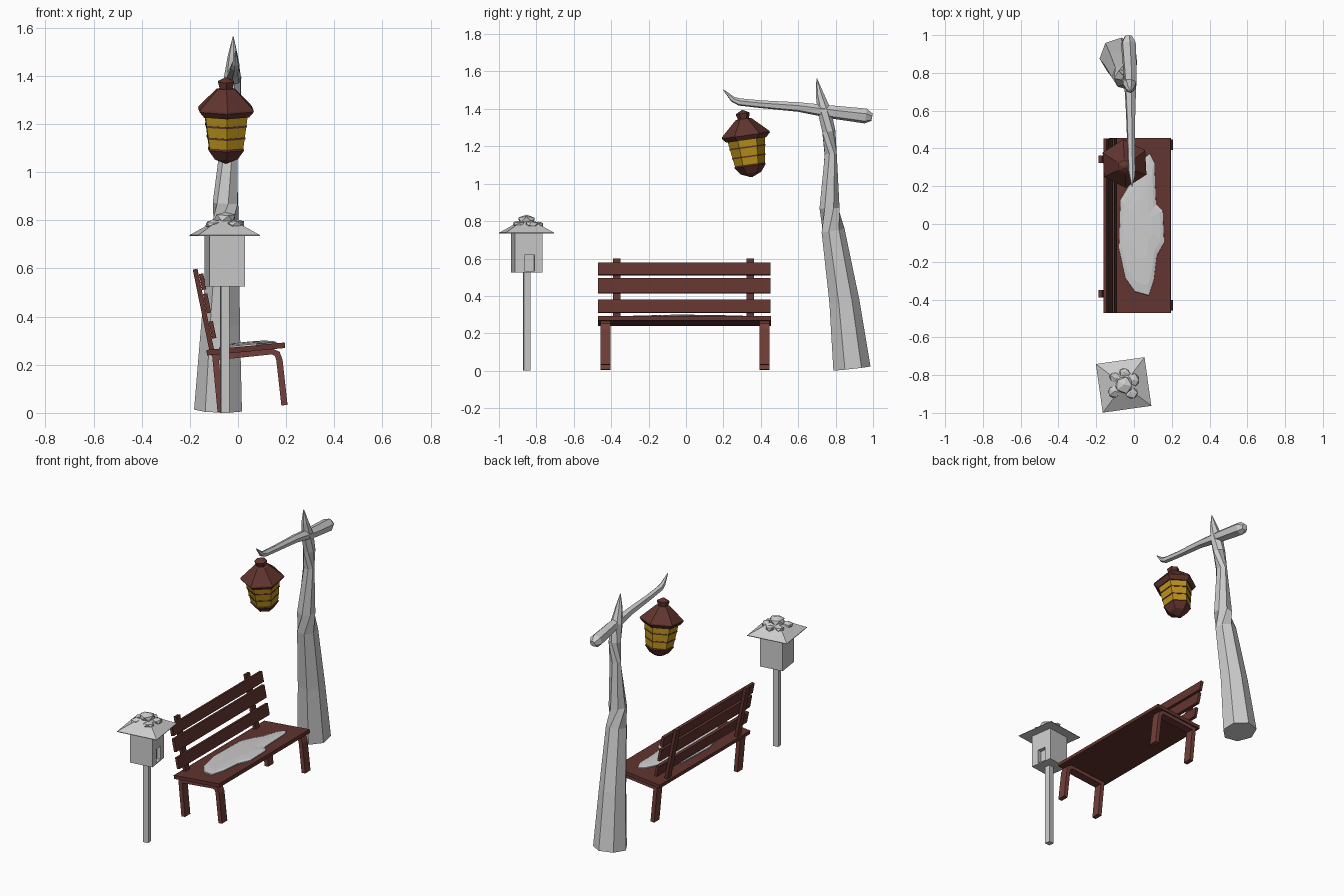
import bpy, bmesh, math, random
from mathutils import Vector, Matrix

if "Cube" in bpy.data.objects:
    bpy.data.objects.remove(bpy.data.objects["Cube"])

random.seed(4)


def material(name, rgb):
    m = bpy.data.materials.new(name)
    m.diffuse_color = (*rgb, 1)
    m.use_nodes = True
    m.node_tree.nodes["Principled BSDF"].inputs["Base Color"].default_value = m.diffuse_color
    return m


WOOD = material("dark_red_wood", (0.12, 0.034, 0.028))
LEG = material("leg_red", (0.17, 0.05, 0.042))
GLASS = material("amber_glass", (0.5, 0.29, 0.01))


def finish(name, bm, mat=None):
    bmesh.ops.recalc_face_normals(bm, faces=bm.faces)
    me = bpy.data.meshes.new(name)
    bm.to_mesh(me)
    bm.free()
    ob = bpy.data.objects.new(name, me)
    bpy.context.collection.objects.link(ob)
    if mat:
        me.materials.append(mat)
    return ob


def box(name, centre, size, mat=None, rot=None):
    bm = bmesh.new()
    m = Matrix.Translation(centre) @ (rot or Matrix()) @ Matrix.Diagonal((*size, 1))
    bmesh.ops.create_cube(bm, size=1, matrix=m)
    return finish(name, bm, mat)


def skin(name, rings, mat=None):
    """Join equal-sized rings of points into a closed skin."""
    bm = bmesh.new()
    rows = [[bm.verts.new(p) for p in ring] for ring in rings]
    n = len(rows[0])
    for a, b in zip(rows, rows[1:]):
        for i in range(n):
            j = (i + 1) % n
            bm.faces.new((a[i], a[j], b[j], b[i]))
    bm.faces.new(rows[0][::-1])
    bm.faces.new(rows[-1])
    return finish(name, bm, mat)


def tube(name, pts, sides):
    """Faceted limb through (x, y, z, radius) points."""
    rings = []
    for i, p in enumerate(pts):
        a, b = pts[max(i - 1, 0)], pts[min(i + 1, len(pts) - 1)]
        q = (Vector(b[:3]) - Vector(a[:3])).to_track_quat('Z', 'Y')
        ang = [2 * math.pi * k / sides + 0.3 for k in range(sides)]
        rings.append([Vector(p[:3]) + q @ Vector((p[3] * math.cos(t), p[3] * math.sin(t), 0)) for t in ang])
    return skin(name, rings)


def lathe(name, profile, mat, matrix):
    """Hexagonal turned part, corners facing front and back."""
    ang = [math.radians(90 + 60 * k) for k in range(6)]
    return skin(name, [[matrix @ Vector((r * math.cos(t), r * math.sin(t), z)) for t in ang]
                       for r, z in profile], mat)


def bar(name, path, width, y0, y1, mat):
    """Flat bar following an (x, z) path, extruded along y."""
    rings = []
    for i, p in enumerate(path):
        a, b = path[max(i - 1, 0)], path[min(i + 1, len(path) - 1)]
        d = (Vector(b) - Vector(a)).normalized() * width / 2
        l, r = (p[0] - d.y, p[1] + d.x), (p[0] + d.y, p[1] - d.x)
        rings.append([(l[0], y0, l[1]), (r[0], y0, r[1]), (r[0], y1, r[1]), (l[0], y1, l[1])])
    return skin(name, rings, mat)


# Bench seat, tilted slightly back
bar("seat", [(-0.13, 0.25), (0.195, 0.281)], 0.023, -0.47, 0.455, WOOD)

# Bench legs and back posts, one set per end
for side, y0, py in (("near", -0.457, -0.37), ("far", 0.393, 0.343)):
    y1 = y0 + 0.054
    bar(side + "_front_leg", [(0.193, 0.032), (0.172, 0.22), (0.163, 0.245), (0.14, 0.256), (-0.10, 0.231)],
        0.026, y0, y1, LEG)
    bar(side + "_back_leg", [(-0.072, 0.005), (-0.095, 0.245)], 0.026, y0, y1, LEG)
    bar(side + "_back_post", [(-0.105, 0.24), (-0.178, 0.597)], 0.02, py - 0.02, py + 0.02, WOOD)

# Three back slats on the front of the posts
for i, (z0, z1) in enumerate(((0.31, 0.38), (0.415, 0.495), (0.512, 0.578))):
    def x_at(z):
        return -0.157 + (0.595 - z) * 0.205
    bar(f"back_slat_{i + 1}", [(x_at(z0), z0), (x_at(z1), z1)], 0.018, -0.47, 0.453, WOOD)

# Snow patch on the seat
outline = [(0.085, 0.375), (0.108, 0.33), (0.112, 0.22), (0.117, 0.105), (0.153, 0.07), (0.16, -0.1),
           (0.12, -0.17), (0.105, -0.30), (0.078, -0.38), (0.005, -0.36), (-0.045, -0.29),
           (-0.08, -0.13), (-0.072, 0.13), (-0.03, 0.2), (0.01, 0.25), (0.05, 0.35)]
cx, cy = 0.035, 0.0
rings = []
for s, h in ((1, -0.004), (0.99, 0.006), (0.85, 0.012), (0.5, 0.017), (0.05, 0.018)):
    ring = []
    for x, y in outline:
        px, pyy = cx + (x - cx) * s, cy + (y - cy) * s
        ring.append((px, pyy, 0.2615 + (px + 0.13) * 0.095 + h))
    rings.append(ring)
skin("seat_snow", rings)

# Crooked trunk used as a lamp post, with its cross branch
tube("trunk_post", [(-0.08, 0.885, 0.012, 0.103), (-0.07, 0.845, 0.37, 0.083), (-0.055, 0.785, 0.75, 0.064),
                    (-0.05, 0.768, 0.87, 0.055), (-0.035, 0.772, 1.16, 0.034), (-0.025, 0.762, 1.28, 0.037),
                    (-0.022, 0.74, 1.39, 0.037), (-0.021, 0.715, 1.48, 0.022), (-0.02, 0.699, 1.563, 0.002)], 7)
tube("cross_branch", [(-0.03, 0.995, 1.355, 0.02), (-0.03, 0.96, 1.362, 0.041), (-0.02, 0.79, 1.382, 0.036),
                      (-0.018, 0.6, 1.41, 0.026), (-0.015, 0.4, 1.425, 0.021), (-0.012, 0.285, 1.437, 0.02),
                      (-0.01, 0.25, 1.452, 0.015), (-0.01, 0.2, 1.502, 0.002)], 6)

# Hexagonal lantern, hanging at a slight tilt
hang = (Matrix.Translation((-0.05, 0.325, 1.22)) @ Matrix.Rotation(math.radians(8), 4, 'X')
        @ Matrix.Rotation(math.radians(3), 4, 'Z'))
lathe("lantern_roof", [(0.09, 0.014), (0.108, 0.014), (0.13, 0.038), (0.128, 0.046), (0.044, 0.125), (0.03, 0.128),
                       (0.038, 0.157), (0.004, 0.175)], WOOD, hang)
lathe("lantern_glass", [(0.08, -0.125), (0.101, 0.016)], GLASS, hang)
for i, z in enumerate((-0.075, -0.025)):
    r = 0.0805 + (z + 0.125) * 0.15 + 0.002
    lathe(f"lantern_band_{i + 1}", [(r, z - 0.004), (r, z + 0.004)], WOOD, hang)
lathe("lantern_base", [(0.003, -0.187), (0.055, -0.165), (0.085, -0.126), (0.08, -0.118)], WOOD, hang)

# Birdhouse: pole, box with recessed door, pyramid roof
turn = Matrix.Rotation(math.radians(8), 4, 'Z')
home = Matrix.Translation((-0.055, -0.852, 0)) @ turn
box("birdhouse_pole", home @ Vector((0, 0, 0.265)), (0.036, 0.036, 0.53), None, turn)
house = box("birdhouse_box", home @ Vector((0, 0, 0.632)), (0.148, 0.148, 0.214), None, turn)
cutter = box("door_cutter", home @ Vector((0.074, 0.005, 0.576)), (0.05, 0.056, 0.088), None, turn)
cutter.hide_render = True
mod = house.modifiers.new("door", 'BOOLEAN')
mod.object = cutter
mod.operation = 'DIFFERENCE'
mod.solver = 'EXACT'
bpy.context.view_layer.objects.active = house
bpy.ops.object.modifier_apply(modifier=mod.name)
bpy.data.objects.remove(cutter)
skin("birdhouse_roof", [[home @ Vector((s * a, s * b, z)) for a, b in ((-1, -1), (1, -1), (1, 1), (-1, 1))]
                        for s, z in ((0.13, 0.734), (0.13, 0.738), (0.002, 0.818))])

# Lumpy snow heaped on the roof
bm = bmesh.new()
lumps = [(0, 0, 0.808, 0.05, 0.028), (0.055, 0.02, 0.785, 0.035, 0.02), (-0.04, 0.045, 0.785, 0.032, 0.018),
         (-0.055, -0.03, 0.783, 0.033, 0.019), (0.035, -0.05, 0.785, 0.034, 0.02), (0.015, 0.06, 0.782, 0.03, 0.018)]
for x, y, z, r, h in lumps:
    m = Matrix.Translation(home @ Vector((x, y, z))) @ Matrix.Diagonal((r, r, h, 1))
    for v in bmesh.ops.create_icosphere(bm, subdivisions=1, radius=1, matrix=m)["verts"]:
        v.co += Vector([random.uniform(-0.004, 0.004) for _ in range(3)])
finish("roof_snow", bm)
